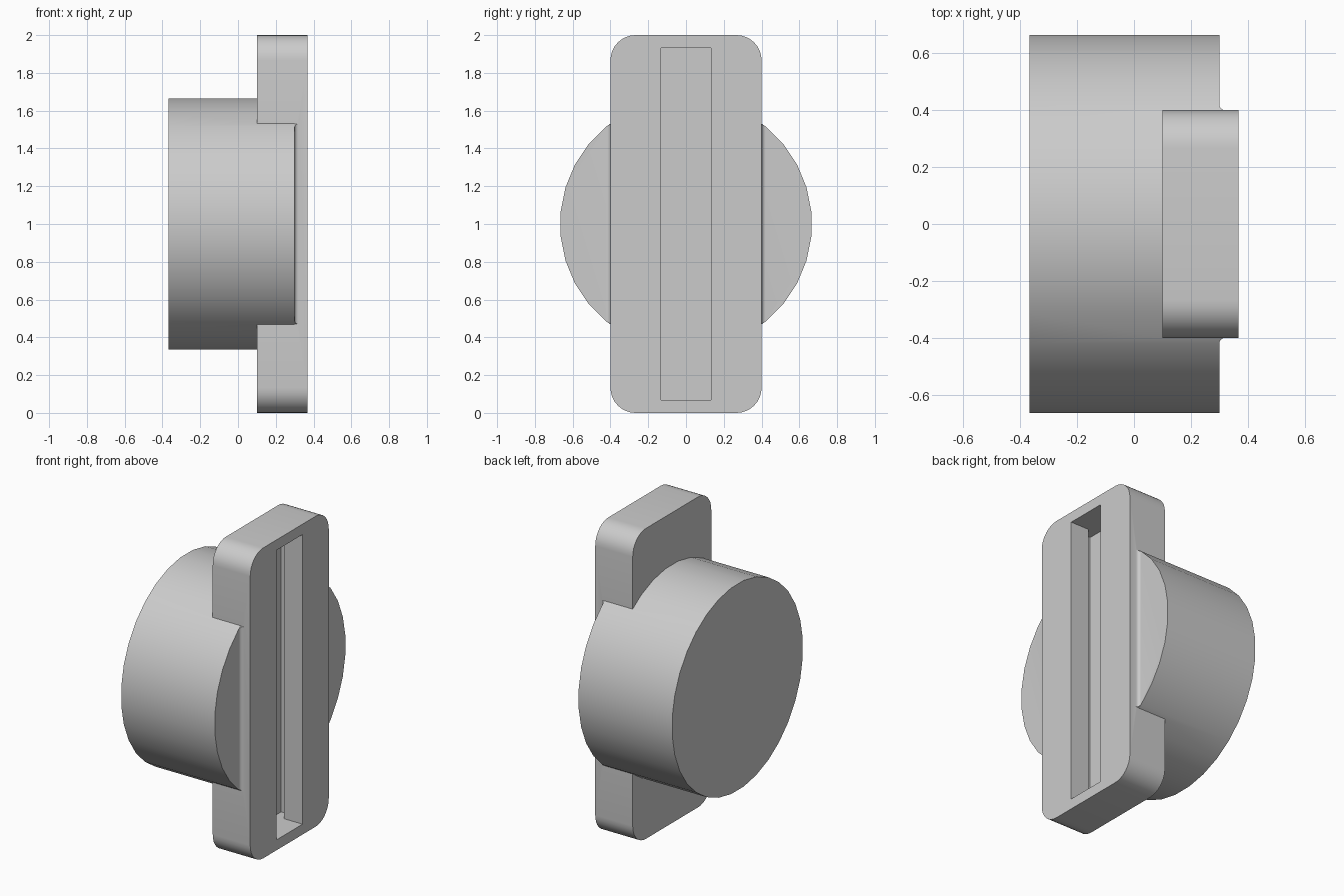
import bpy, bmesh, math
from mathutils import Vector

old = bpy.data.objects.get("Cube")
if old:
    bpy.data.objects.remove(old)

grey = bpy.data.materials.new("light grey")
grey.use_nodes = True
colour = (0.6, 0.6, 0.6, 1)
grey.diffuse_color = colour
grey.node_tree.nodes["Principled BSDF"].inputs["Base Color"].default_value = colour

MID = 1.0
RADIUS = 0.667
DISC_FACE = 0.3
HALF_WIDTH = 0.4


def prism(name, bottom, top):
    """Closed solid between two matching outlines."""
    bm = bmesh.new()
    a = [bm.verts.new(p) for p in bottom]
    b = [bm.verts.new(p) for p in top]
    bm.faces.new(a)
    bm.faces.new(b)
    for i in range(len(a)):
        j = (i + 1) % len(a)
        bm.faces.new((a[i], a[j], b[j], b[i]))
    bmesh.ops.recalc_face_normals(bm, faces=bm.faces)
    mesh = bpy.data.meshes.new(name)
    bm.to_mesh(mesh)
    bm.free()
    mesh.materials.append(grey)
    obj = bpy.data.objects.new(name, mesh)
    bpy.context.collection.objects.link(obj)
    return obj


def along_x(name, outline, lo, hi):
    return prism(name, *[[(x, y, z) for y, z in outline] for x in (lo, hi)])


def along_z(name, outline, lo, hi):
    return prism(name, *[[(x, y, z) for x, y in outline] for z in (lo, hi)])


def combine(target, tool, operation):
    mod = target.modifiers.new(operation.lower(), "BOOLEAN")
    mod.operation = operation
    mod.solver = "EXACT"
    mod.object = tool
    bpy.context.view_layer.objects.active = target
    bpy.ops.object.modifier_apply(modifier=mod.name)
    bpy.data.objects.remove(tool)


# Round knob
SIDES = 32
circle = []
for i in range(SIDES):
    a = (i + 0.5) * math.tau / SIDES
    circle.append((RADIUS * math.cos(a), MID + RADIUS * math.sin(a)))
body = along_x("slotted_knob", circle, -0.367, DISC_FACE)

# Upright plate with rounded corners
CORNER, STEPS = 0.133, 8
outline = []
for k, (sy, sz) in enumerate([(1, 1), (-1, 1), (-1, -1), (1, -1)]):
    for i in range(STEPS + 1):
        a = (k + i / STEPS) * math.pi / 2
        outline.append((sy * (HALF_WIDTH - CORNER) + CORNER * math.cos(a),
                        MID + sz * (1 - CORNER) + CORNER * math.sin(a)))
combine(body, along_x("plate", outline, 0.1, 0.367), "UNION")

# Small concave fillets where the knob face meets the plate sides
FILLET = 0.02
for side in (1, -1):
    pts = [(DISC_FACE - 0.02, HALF_WIDTH - 0.02),
           (DISC_FACE + FILLET, HALF_WIDTH - 0.02)]
    for i in range(5):
        a = i * math.pi / 8
        pts.append((DISC_FACE + FILLET * (1 - math.sin(a)),
                    HALF_WIDTH + FILLET * (1 - math.cos(a))))
    pts.append((DISC_FACE - 0.02, HALF_WIDTH + FILLET))
    ends = []
    for s in (-1, 1):
        ends.append([(x, side * y, MID + s * (math.sqrt(RADIUS**2 - y**2) - 0.004))
                     for x, y in pts])
    combine(body, prism("fillet", *ends), "UNION")

# T-shaped slot, narrow at the mouth and wider behind the lips
half = [(0.4, 0.133), (0.234, 0.133), (0.234, 0.2), (0.167, 0.2)]
slot = half + [(x, -y) for x, y in reversed(half)]
combine(body, along_z("slot_cutter", slot, 0.067, 1.933), "DIFFERENCE")

# Smooth the round surfaces, keep hard edges
for o in bpy.context.selected_objects:
    o.select_set(False)
body.select_set(True)
bpy.context.view_layer.objects.active = body
bpy.ops.object.shade_smooth_by_angle(angle=math.radians(30))
